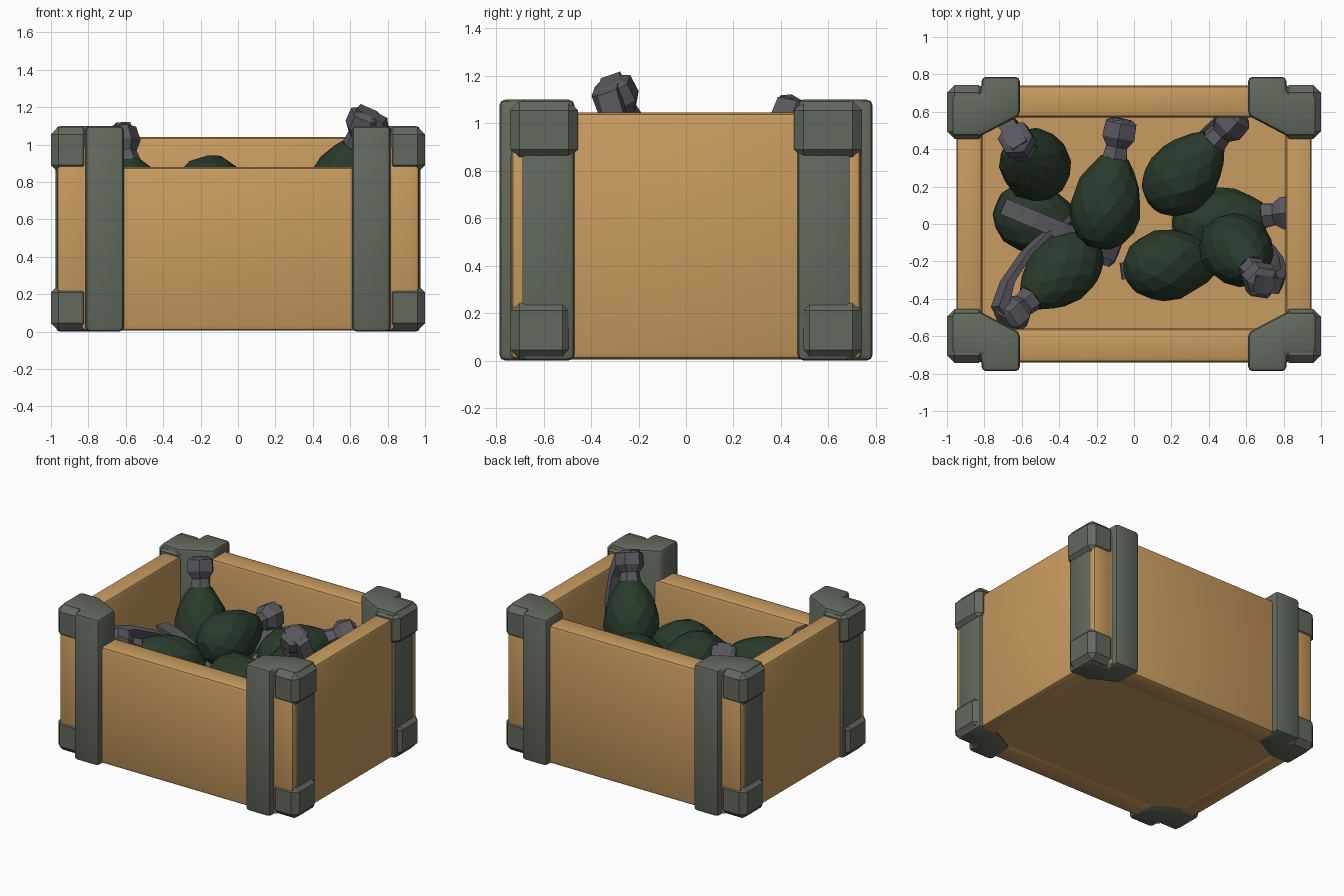
import bpy, bmesh, math, random
from mathutils import Vector, Matrix

if "Cube" in bpy.data.objects:
    bpy.data.objects.remove(bpy.data.objects["Cube"])

random.seed(4)


def mat(name, rgb):
    m = bpy.data.materials.new(name)
    m.diffuse_color = (*rgb, 1)
    m.use_nodes = True
    m.node_tree.nodes["Principled BSDF"].inputs["Base Color"].default_value = m.diffuse_color
    return m


WOOD = mat("tan wood", (0.58, 0.33, 0.115))
METAL = mat("grey green metal", (0.125, 0.143, 0.112))
GREEN = mat("dark green", (0.022, 0.043, 0.024))
GREY = mat("dark grey", (0.10, 0.098, 0.115))


def finish(bm, name, material, smooth=True):
    bmesh.ops.recalc_face_normals(bm, faces=bm.faces)
    me = bpy.data.meshes.new(name)
    bm.to_mesh(me)
    bm.free()
    me.materials.append(material)
    ob = bpy.data.objects.new(name, me)
    bpy.context.collection.objects.link(ob)
    if smooth:
        bpy.ops.object.select_all(action='DESELECT')
        ob.select_set(True)
        bpy.context.view_layer.objects.active = ob
        bpy.ops.object.shade_smooth_by_angle(angle=math.radians(35))
    return ob


def add_prism(bm, pts, vec):
    """Extrude a planar outline along vec."""
    f = bm.faces.new([bm.verts.new(p) for p in pts])
    r = bmesh.ops.extrude_face_region(bm, geom=[f])
    bmesh.ops.translate(bm, vec=vec, verts=[v for v in r['geom'] if isinstance(v, bmesh.types.BMVert)])


def prism(name, outline, z0, z1, material, bevel, segs=2):
    bm = bmesh.new()
    add_prism(bm, [(x, y, z0) for x, y in outline], (0, 0, z1 - z0))
    bmesh.ops.recalc_face_normals(bm, faces=bm.faces)
    if bevel:
        bmesh.ops.bevel(bm, geom=bm.edges[:], offset=bevel, segments=segs,
                        profile=0.5, affect='EDGES', clamp_overlap=True)
    return finish(bm, name, material)


def box(name, x0, x1, y0, y1, z0, z1, material, bevel, segs=2):
    return prism(name, [(x0, y0), (x1, y0), (x1, y1), (x0, y1)], z0, z1, material, bevel, segs)


# wooden crate: low front wall, taller back and sides, thick base
box("front_wall", -0.84, 0.84, -0.74, -0.56, 0.005, 0.88, WOOD, 0.025)
box("back_wall", -0.84, 0.84, 0.57, 0.74, 0.005, 1.04, WOOD, 0.025)
box("left_wall", -0.95, -0.81, -0.66, 0.66, 0.005, 1.045, WOOD, 0.025)
box("right_wall", 0.81, 0.95, -0.66, 0.66, 0.005, 1.045, WOOD, 0.025)
box("base", -0.87, 0.87, -0.65, 0.65, 0.012, 0.30, WOOD, 0)

# corner brackets: full-height angle piece, wooden inset, thick caps at both ends
ANGLE = [(0.61, 0.787), (0.815, 0.787), (0.815, 0.70), (0.975, 0.70),
         (0.975, 0.47), (0.82, 0.47), (0.61, 0.58)]
for sx, xn in ((-1, "left"), (1, "right")):
    for sy, yn in ((-1, "front"), (1, "back")):
        tag = yn + "_" + xn
        prism("bracket_" + tag, [(x * sx, y * sy) for x, y in ANGLE], 0.0, 1.1, METAL, 0.025)
        box("corner_inset_" + tag, *sorted((0.79 * sx, 0.968 * sx)),
            *sorted((0.65 * sy, 0.735 * sy)), 0.1, 1.0, WOOD, 0.02)
        for z0, z1, inner, part in ((0.005, 0.25, 0.48, "lower"), (0.85, 1.095, 0.455, "upper")):
            box(part + "_cap_" + tag, *sorted((0.79 * sx, 1.0 * sx)),
                *sorted((inner * sy, 0.742 * sy)), z0, z1, METAL, 0.04, 1)


def lathe(bm, profile, n, jitter=0.0):
    """Revolve (radius, z) points about z, closing both ends."""
    rings = []
    for k, (r, z) in enumerate(profile):
        ring = []
        for i in range(n):
            a = 2 * math.pi * (i + 0.5 * (k % 2 if jitter else 0)) / n
            q = r * (1 + random.uniform(-jitter, jitter))
            ring.append(bm.verts.new((q * math.cos(a), q * math.sin(a), z)))
        rings.append(ring)
    for k, (a, b) in enumerate(zip(rings, rings[1:])):
        for i in range(n):
            j = (i + 1) % n
            if not jitter:
                bm.faces.new((a[i], a[j], b[j], b[i]))
            elif k % 2 == 0:
                bm.faces.new((a[i], a[j], b[i]))
                bm.faces.new((a[j], b[j], b[i]))
            else:
                bm.faces.new((a[i], b[j], b[i]))
                bm.faces.new((a[i], a[j], b[j]))
    bm.faces.new(rings[0][::-1])
    bm.faces.new(rings[-1])


BODY = [(0.06, 0.0), (0.125, 0.04), (0.17, 0.11), (0.19, 0.19), (0.185, 0.27),
        (0.162, 0.35), (0.12, 0.43), (0.075, 0.49)]
HEAD = [(0.08, 0.46), (0.065, 0.55), (0.10, 0.60), (0.095, 0.68), (0.06, 0.70)]
LEVER = [(-0.06, 0.705), (0.10, 0.69), (0.17, 0.56), (0.215, 0.36), (0.22, 0.20), (0.20, 0.02),
         (0.175, 0.02), (0.195, 0.20), (0.19, 0.35), (0.14, 0.53), (0.07, 0.63), (-0.06, 0.66)]


def grenade(i, centre, axis, hint):
    """Egg body with neck and side lever; axis points to the head, hint to the lever."""
    z = Vector(axis).normalized()
    x = Vector(hint)
    x = (x - z * x.dot(z)).normalized()
    y = z.cross(x)
    rot = Matrix((x, y, z)).transposed().to_4x4()
    m = Matrix.Translation(centre) @ rot @ Matrix.Translation((0, 0, -0.23))
    bm = bmesh.new()
    lathe(bm, BODY, 11, 0.03)
    finish(bm, f"grenade_body_{i}", GREEN, False).matrix_world = m
    bm = bmesh.new()
    lathe(bm, HEAD, 6)
    add_prism(bm, [(px, -0.045, pz) for px, pz in LEVER], (0, 0.09, 0))
    finish(bm, f"grenade_head_{i}", GREY, False).matrix_world = m


# loose pile inside the crate
PILE = [
    ((-0.53, 0.32, 0.66), (-0.09, 0.12, 0.35), (-0.5, 0.8, 0)),
    ((-0.15, 0.10, 0.755), (0.07, 0.38, 0.03), (0, 0, -1)),
    ((0.26, 0.26, 0.69), (0.23, 0.25, 0.10), (-0.3, 0, -1)),
    ((0.18, -0.22, 0.63), (0.38, 0.05, -0.10), (0, 0, -1)),
    ((0.55, -0.14, 0.77), (0.12, -0.15, 0.33), (1, -0.3, 0)),
    ((0.44, 0.01, 0.52), (0.30, 0.04, 0.06), (0, 0, -1)),
    ((-0.38, -0.24, 0.64), (-0.22, -0.20, 0.14), (-0.6, 0.6, 0.3)),
    ((-0.52, 0.02, 0.50), (0.36, -0.15, -0.03), (0, 0, 1)),
]
for i, g in enumerate(PILE, 1):
    grenade(i, *g)
